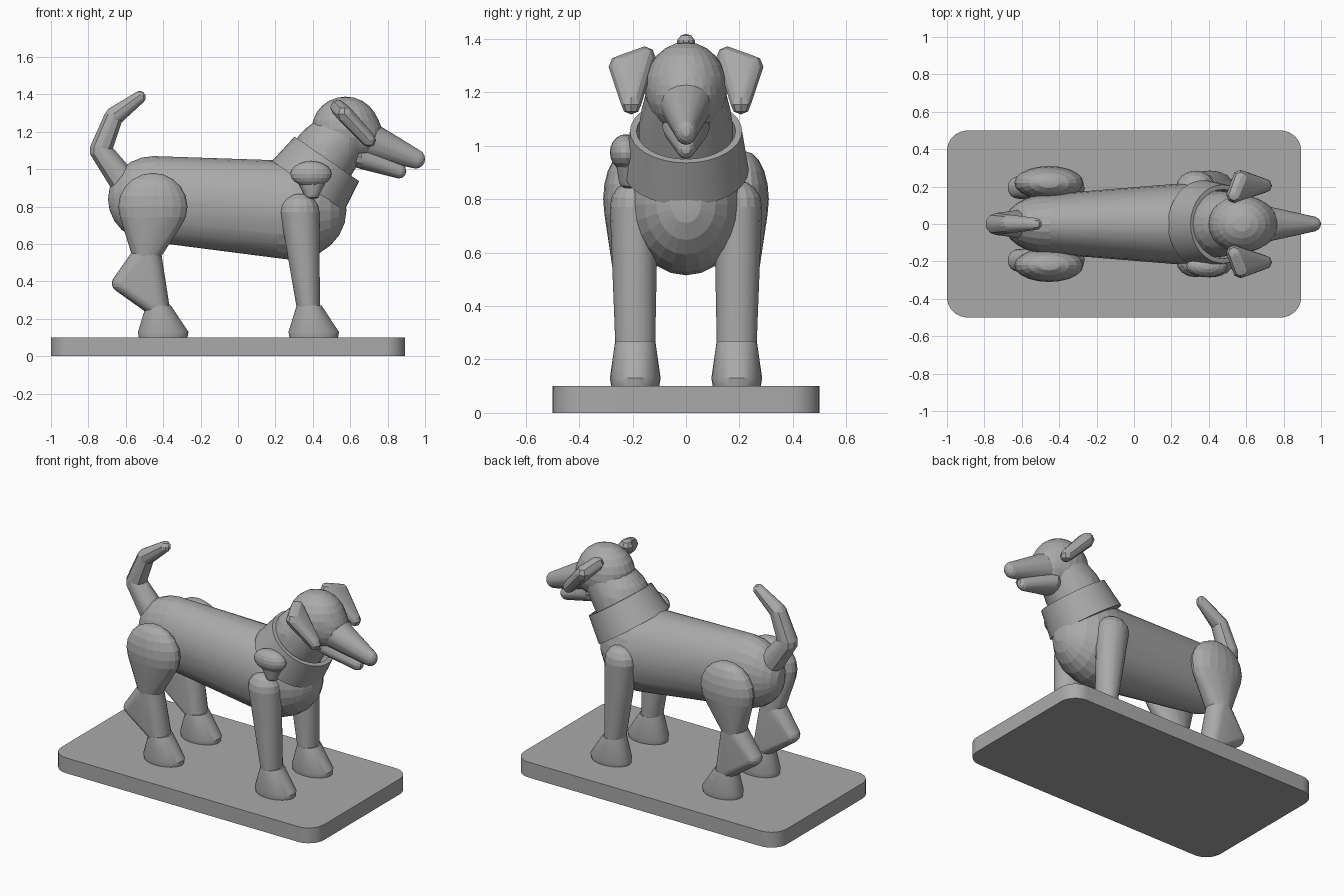
import bpy, bmesh, math
from mathutils import Matrix, Vector

if "Cube" in bpy.data.objects:
    bpy.data.objects.remove(bpy.data.objects["Cube"])

grey = bpy.data.materials.new("plain grey")
grey.use_nodes = True
grey.diffuse_color = (0.4, 0.4, 0.4, 1)
grey.node_tree.nodes["Principled BSDF"].inputs["Base Color"].default_value = grey.diffuse_color


def finish(bm, name, angle=35):
    bmesh.ops.recalc_face_normals(bm, faces=bm.faces)
    mesh = bpy.data.meshes.new(name)
    bm.to_mesh(mesh)
    bm.free()
    obj = bpy.data.objects.new(name, mesh)
    bpy.context.collection.objects.link(obj)
    mesh.materials.append(grey)
    bpy.ops.object.select_all(action='DESELECT')
    obj.select_set(True)
    bpy.context.view_layer.objects.active = obj
    bpy.ops.object.shade_smooth_by_angle(angle=math.radians(angle))
    return obj


def skin(bm):
    out = bmesh.ops.convex_hull(bm, input=bm.verts)
    loose = [g for g in set(out["geom_interior"] + out["geom_unused"])
             if isinstance(g, bmesh.types.BMVert)]
    bmesh.ops.delete(bm, geom=loose, context='VERTS')


def hull(name, balls, segs=16, axis='Z', angle=35):
    """Wrap a skin around balls given as (centre, radius or radii)."""
    bm = bmesh.new()
    turn = Matrix.Rotation(math.pi / 2, 4, 'Y') if axis == 'X' else Matrix()
    for centre, r in balls:
        r = r if isinstance(r, tuple) else (r, r, r)
        m = Matrix.Translation(centre) @ Matrix.Diagonal((*r, 1)) @ turn
        bmesh.ops.create_uvsphere(bm, u_segments=segs, v_segments=segs // 2, radius=1, matrix=m)
    skin(bm)
    return finish(bm, name, angle)


def chain(name, balls, segs=12):
    for i in range(len(balls) - 1):
        hull(f"{name}_{i + 1}", balls[i:i + 2], segs)


def ring(bm, centre, rx, ry, n=24):
    return [bm.verts.new((centre[0] + rx * math.cos(2 * math.pi * i / n),
                          centre[1] + ry * math.sin(2 * math.pi * i / n), centre[2]))
            for i in range(n)]


def foot(name, x, y):
    bm = bmesh.new()
    ring(bm, (x + 0.025, y, 0.1), 0.13, 0.09)
    ring(bm, (x + 0.025, y, 0.13), 0.135, 0.095)
    ring(bm, (x, y, 0.27), 0.067, 0.075)
    skin(bm)
    finish(bm, name)


def tube(name, start, end, profile):
    """Revolve a closed (radius, distance) profile along the line start-end."""
    bm = bmesh.new()
    n = 32
    axis = Vector(end) - Vector(start)
    m = Matrix.Translation(start) @ axis.to_track_quat('Z', 'Y').to_matrix().to_4x4()
    loops = []
    for r, d in profile:
        loops.append(ring(bm, (0, 0, d * axis.length), r, r, n))
    for k in range(len(loops)):
        a, b = loops[k], loops[(k + 1) % len(loops)]
        for i in range(n):
            j = (i + 1) % n
            bm.faces.new((a[i], a[j], b[j], b[i]))
    bm.transform(m)
    finish(bm, name)


# Base slab with rounded upright corners
bm = bmesh.new()
bmesh.ops.create_cube(bm, size=1, matrix=Matrix.Translation((-0.053, 0, 0.05))
                      @ Matrix.Diagonal((1.894, 1, 0.1, 1)))
upright = [e for e in bm.edges if abs(e.verts[0].co.z - e.verts[1].co.z) > 0.05]
bmesh.ops.bevel(bm, geom=upright, offset=0.11, segments=8, profile=0.5, affect='EDGES')
finish(bm, "base")

# Trunk and tail
hull("body", [((-0.45, 0, 0.84), (0.245, 0.16, 0.23)),
              ((0.29, 0, 0.78), (0.29, 0.22, 0.265))], 24, 'X')
chain("tail", [((-0.61, 0, 0.93), 0.08), ((-0.735, 0, 1.1), 0.062),
               ((-0.665, 0, 1.28), 0.052), ((-0.525, 0, 1.385), 0.034)], 10)

# Collar and neck
low, high = (0.375, 0, 0.91), (0.475, 0, 1.055)
tube("collar", low, high, [(0.235, 0), (0.21, 1), (0.185, 1), (0.185, 0)])
hull("neck", [((0.35, 0, 0.9), 0.18), ((0.47, 0, 1.08), 0.175),
              ((0.56, 0, 1.18), 0.15)], 20)

# Head, muzzle and jaw
hull("head", [((0.575, 0, 1.215), (0.18, 0.155, 0.173)),
              ((0.64, 0, 1.19), (0.13, 0.13, 0.14))], 24)
hull("muzzle", [((0.69, 0, 1.16), (0.09, 0.1, 0.1)),
                ((0.95, 0, 1.055), (0.05, 0.042, 0.052))], 16, 'X')
hull("lower_jaw", [((0.66, 0, 1.07), (0.06, 0.09, 0.07)),
                   ((0.86, 0, 0.99), (0.04, 0.035, 0.04))], 12, 'X')

# Keg-like tag hanging on the right side of the collar
hull("tag", [((0.39, -0.225, 0.975), (0.11, 0.06, 0.068))], 20)
hull("tag_stem", [((0.395, -0.21, 0.92), (0.07, 0.05, 0.03)),
                  ((0.395, -0.21, 0.86), (0.04, 0.04, 0.02))], 12)

for side, s in (("left", 1), ("right", -1)):
    # Ear
    hull(f"{side}_ear", [((0.535, 0.155 * s, 1.33), 0.042), ((0.57, 0.245 * s, 1.295), 0.045),
                         ((0.7, 0.205 * s, 1.155), 0.038)], 8, angle=25)
    # Front leg
    hull(f"{side}_front_leg", [((0.33, 0.195 * s, 0.77), (0.105, 0.09, 0.1)),
                               ((0.375, 0.19 * s, 0.27), (0.063, 0.075, 0.06))])
    foot(f"{side}_front_foot", 0.38, 0.19 * s)
    # Back leg
    hull(f"{side}_thigh", [((-0.455, 0.22 * s, 0.8), (0.185, 0.09, 0.18)),
                           ((-0.49, 0.2 * s, 0.54), (0.075, 0.075, 0.06))], 20)
    hull(f"{side}_shank", [((-0.485, 0.2 * s, 0.55), (0.075, 0.075, 0.07)),
                           ((-0.62, 0.195 * s, 0.39), (0.055, 0.06, 0.05)),
                           ((-0.43, 0.19 * s, 0.26), (0.065, 0.075, 0.05))])
    foot(f"{side}_back_foot", -0.425, 0.19 * s)
